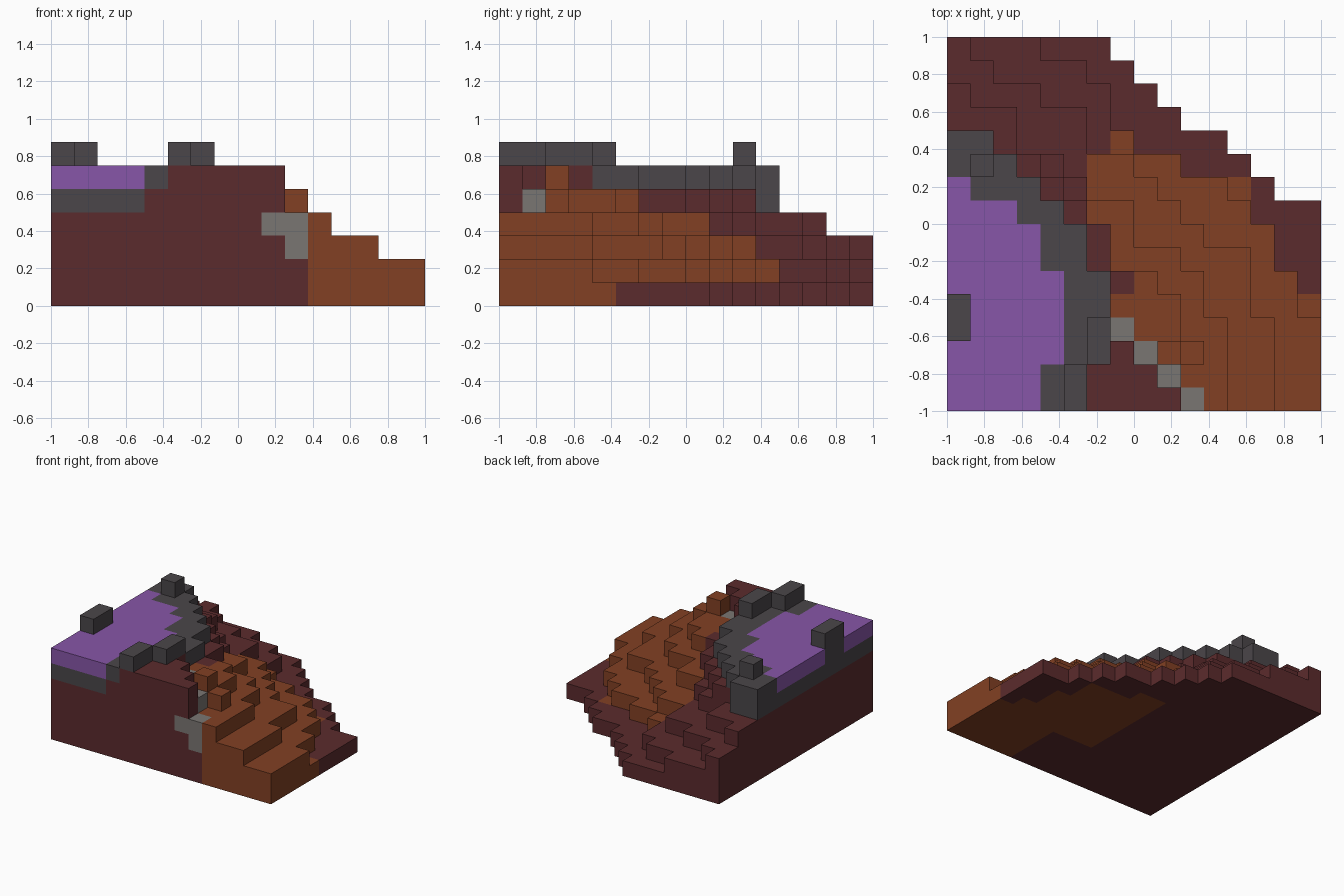
import bpy
import bmesh
from mathutils import Vector

cube = bpy.data.objects.get("Cube")
if cube:
    bpy.data.objects.remove(cube, do_unlink=True)

CELL = 0.125


def rows(*runs):
    """Expand (row count, column limit) runs, front row first, to sixteen rows."""
    limits = [limit for count, limit in runs for _ in range(count)]
    return limits + [0] * (16 - len(limits))


# Stepped hillside: each layer fills every row up to a column limit
layers = [
    rows((9, 16), (1, 14), (1, 13), (1, 12), (1, 10), (1, 9), (1, 8), (1, 7)),
    rows((4, 16), (2, 15), (2, 14), (1, 13), (1, 12), (1, 10), (1, 8), (2, 7), (1, 6), (1, 4)),
    rows((4, 14), (3, 13), (1, 11), (1, 10), (1, 9), (1, 8), (2, 6), (1, 4), (1, 2), (1, 1)),
    rows((4, 12), (2, 11), (1, 10), (2, 8), (1, 6), (1, 5), (2, 3), (1, 1)),
    rows((2, 10), (1, 11), (2, 10), (1, 9), (2, 7), (1, 6), (1, 5), (1, 4), (1, 2)),
    rows((1, 10), (1, 9), (1, 8), (3, 7), (2, 6), (1, 5), (1, 4), (1, 3), (1, 2)),
]

# Column ranges of the coloured areas
clay_start = rows((1, 11), (1, 10), (1, 9), (1, 8), (1, 7), (1, 8), (2, 7), (3, 6), (1, 7))
clay_end = rows((5, 16), (1, 15), (2, 14), (2, 13), (1, 10), (1, 8))
pool_end = rows((2, 4), (4, 5), (2, 4), (1, 3), (1, 1))
rim_end = rows((2, 5), (2, 6), (2, 7), (2, 6), (1, 5), (1, 4), (1, 3), (1, 2))

# Single cells: boulders on the rim, the rim notch, the stone vein, a clay lump
boulders = {(0, 3), (0, 4), (1, 10), (5, 0), (5, 1), (6, 2), (6, 3)}
notch = {(0, 3), (0, 4)}
vein = {(10, 0, 2), (10, 0, 3), (9, 0, 3), (9, 1, 4), (8, 2, 4), (7, 3, 4)}
clay_lump = (9, 2, 5)


def part_of(i, j, k):
    """Name the part that owns a cell."""
    if (i, j, k) in vein:
        return "stone_vein"
    if k == 5 and i < rim_end[j]:
        in_pool = i < pool_end[j] and (i, j) not in notch
        return "purple_pool" if in_pool else "dark_rim"
    if k == 4 and j < 12 and i < max(pool_end[j], 2 if j > 9 else 1):
        return "dark_rim"
    start = clay_start[j]
    if k == 0:
        start = max(start, 11 if j < 4 else 8)
    if k < 5 and start <= i < clay_end[j]:
        return "clay_slope"
    return "red_slope"


cells = {}
for k, limits in enumerate(layers):
    for j, limit in enumerate(limits):
        for i in range(limit):
            cells[i, j, k] = part_of(i, j, k)
for i, j in boulders:
    cells[i, j, 6] = "dark_rim"
cells[clay_lump] = "clay_slope"


def make_material(name, colour):
    mat = bpy.data.materials.new(name)
    mat.use_nodes = True
    mat.diffuse_color = (*colour, 1)
    shader = mat.node_tree.nodes["Principled BSDF"]
    shader.inputs["Base Color"].default_value = (*colour, 1)
    shader.inputs["Roughness"].default_value = 0.9
    return mat


def add_open_faces(bm, cell):
    """Add the sides of one cell that touch no other cell."""
    centre = Vector(cell) + Vector((0.5, 0.5, 0.5))
    for axis in range(3):
        for sign in (-1, 1):
            n = Vector((0, 0, 0))
            n[axis] = sign
            if tuple(int(a + b) for a, b in zip(cell, n)) in cells:
                continue
            u = Vector((0, 0, 0))
            u[(axis + 1) % 3] = 0.5
            v = n.cross(u)
            mid = centre + n / 2
            corners = [mid - u - v, mid + u - v, mid + u + v, mid - u + v]
            bm.faces.new([bm.verts.new((c - Vector((8, 8, 0))) * CELL) for c in corners])


def build_part(name, material):
    bm = bmesh.new()
    for cell, owner in cells.items():
        if owner == name:
            add_open_faces(bm, cell)
    bmesh.ops.remove_doubles(bm, verts=bm.verts[:], dist=0.001)
    bm.normal_update()
    mesh = bpy.data.meshes.new(name)
    bm.to_mesh(mesh)
    bm.free()
    mesh.materials.append(material)
    obj = bpy.data.objects.new(name, mesh)
    bpy.context.collection.objects.link(obj)


# One object and one flat colour per part
build_part("red_slope", make_material("dark red rock", (0.105, 0.024, 0.026)))
build_part("clay_slope", make_material("orange clay", (0.223, 0.051, 0.017)))
build_part("dark_rim", make_material("dark grey rock", (0.069, 0.061, 0.067)))
build_part("purple_pool", make_material("purple liquid", (0.242, 0.093, 0.392)))
build_part("stone_vein", make_material("light grey stone", (0.195, 0.181, 0.171)))
